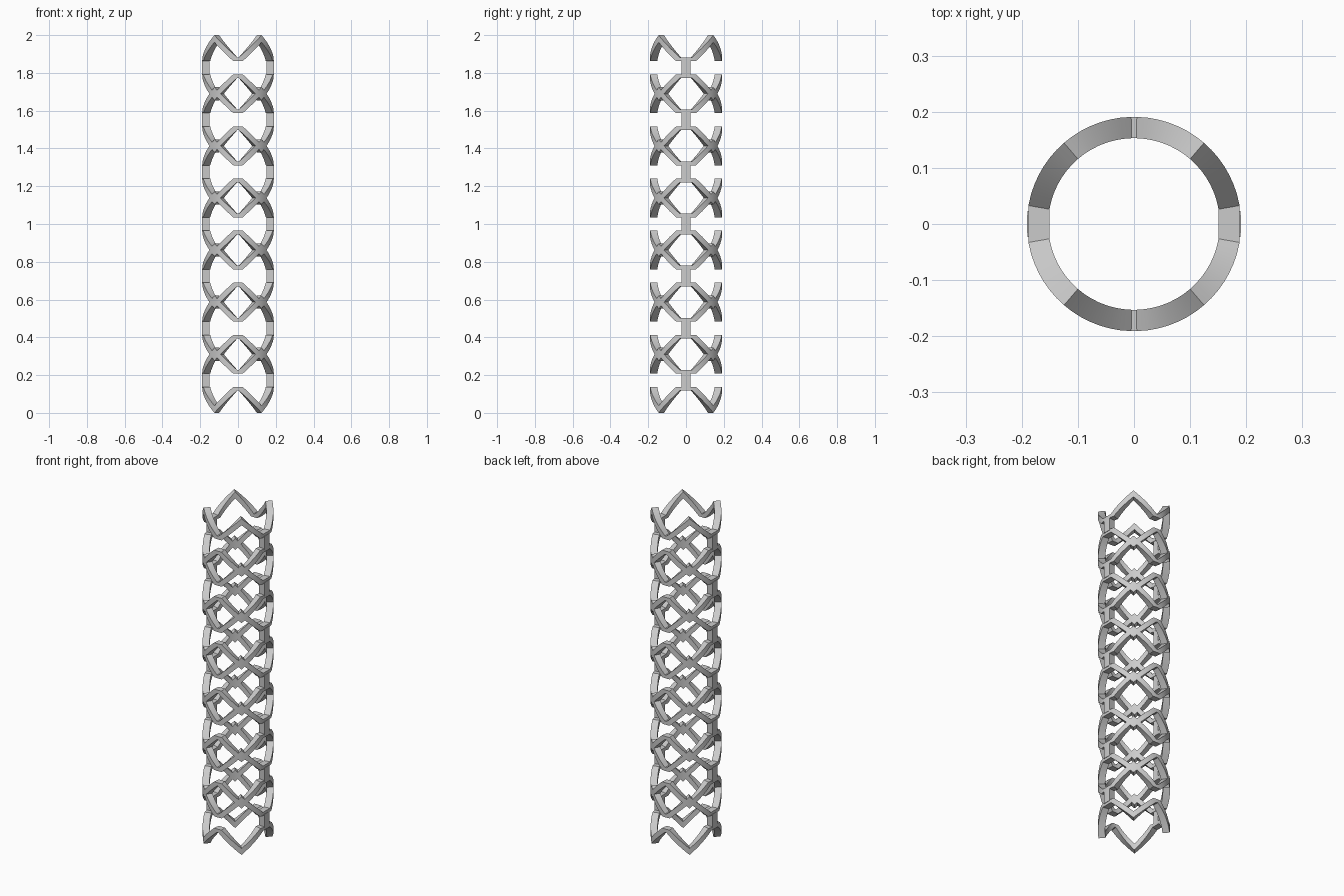
import bpy, bmesh
from math import sin, cos, radians

if "Cube" in bpy.data.objects:
    bpy.data.objects.remove(bpy.data.objects["Cube"])

R_OUT, R_IN = 0.191, 0.153
JOINT = 40.8              # angle of the zigzag peaks from the front
RING_H, BAR_H = 0.1375, 0.07
UNIT_H = 2 * RING_H + BAR_H
UNITS = 7
PITCH = (2 - UNIT_H) / (UNITS - 1)
FLAT_T, FLAT_IN, FLAT_OUT = 0.02, 1.5, 7.5
STRUT_T = 0.038


def pt(deg, r, z):
    a = radians(deg)
    return (r * sin(a), -r * cos(a), z)


def band(name, columns, closed):
    """Curved solid from columns of (angle, low z, high z)."""
    bm = bmesh.new()
    cols = [[bm.verts.new(pt(a, r, z)) for r, z in
             ((R_OUT, lo), (R_OUT, hi), (R_IN, hi), (R_IN, lo))]
            for a, lo, hi in columns]
    n = len(cols)
    for i in range(n if closed else n - 1):
        p, q = cols[i], cols[(i + 1) % n]
        for k in range(4):
            m = (k + 1) % 4
            bm.faces.new((p[k], q[k], q[m], p[m]))
    if not closed:
        bm.faces.new(cols[0])
        bm.faces.new(cols[-1][::-1])
    bmesh.ops.recalc_face_normals(bm, faces=bm.faces)
    me = bpy.data.meshes.new(name)
    bm.to_mesh(me)
    bm.free()
    ob = bpy.data.objects.new(name, me)
    bpy.context.collection.objects.link(ob)
    bpy.ops.object.select_all(action='DESELECT')
    ob.select_set(True)
    bpy.context.view_layer.objects.active = ob
    bpy.ops.object.shade_smooth_by_angle(angle=radians(25))
    return ob


def edges(a):
    """Low and high edge of the zigzag, height above its flat valley."""
    d = min(a, 2 * JOINT - a)
    hi = FLAT_T + (RING_H - FLAT_T) * max(0, (d - FLAT_IN) / (JOINT - FLAT_IN))
    lo = (RING_H - STRUT_T) * max(0, (d - FLAT_OUT) / (JOINT - FLAT_OUT))
    return lo, hi


# angles of one quarter, mirrored to the full circle
steps = [FLAT_OUT + (JOINT - FLAT_OUT) * i / 6 for i in range(7)]
half = [FLAT_IN] + steps
quarter = half + [2 * JOINT - a for a in reversed(half[:-1])]
full = []
for base in (0, 180):
    full += [(base + a, a) for a in quarter]
    full += [(base + 180 - a, a) for a in reversed(quarter)]


def ring(name, z, sign):
    cols = []
    for ang, a in full:
        lo, hi = edges(a)
        zs = sorted((z + sign * lo, z + sign * hi))
        cols.append((ang, zs[0], zs[1]))
    band(name, cols, True)


# seven units: two mirrored zigzag rings joined by a bar on each side
for u in range(UNITS):
    z0 = u * PITCH + RING_H
    z1 = z0 + BAR_H
    ring("lower_zigzag_ring", z0, -1)
    ring("upper_zigzag_ring", z1, 1)
    for side in (90, 270):
        band("side_link_bar", [(side + d, z0 - 0.005, z1 + 0.005)
                               for d in (-7, -3.5, 0, 3.5, 7)], False)
